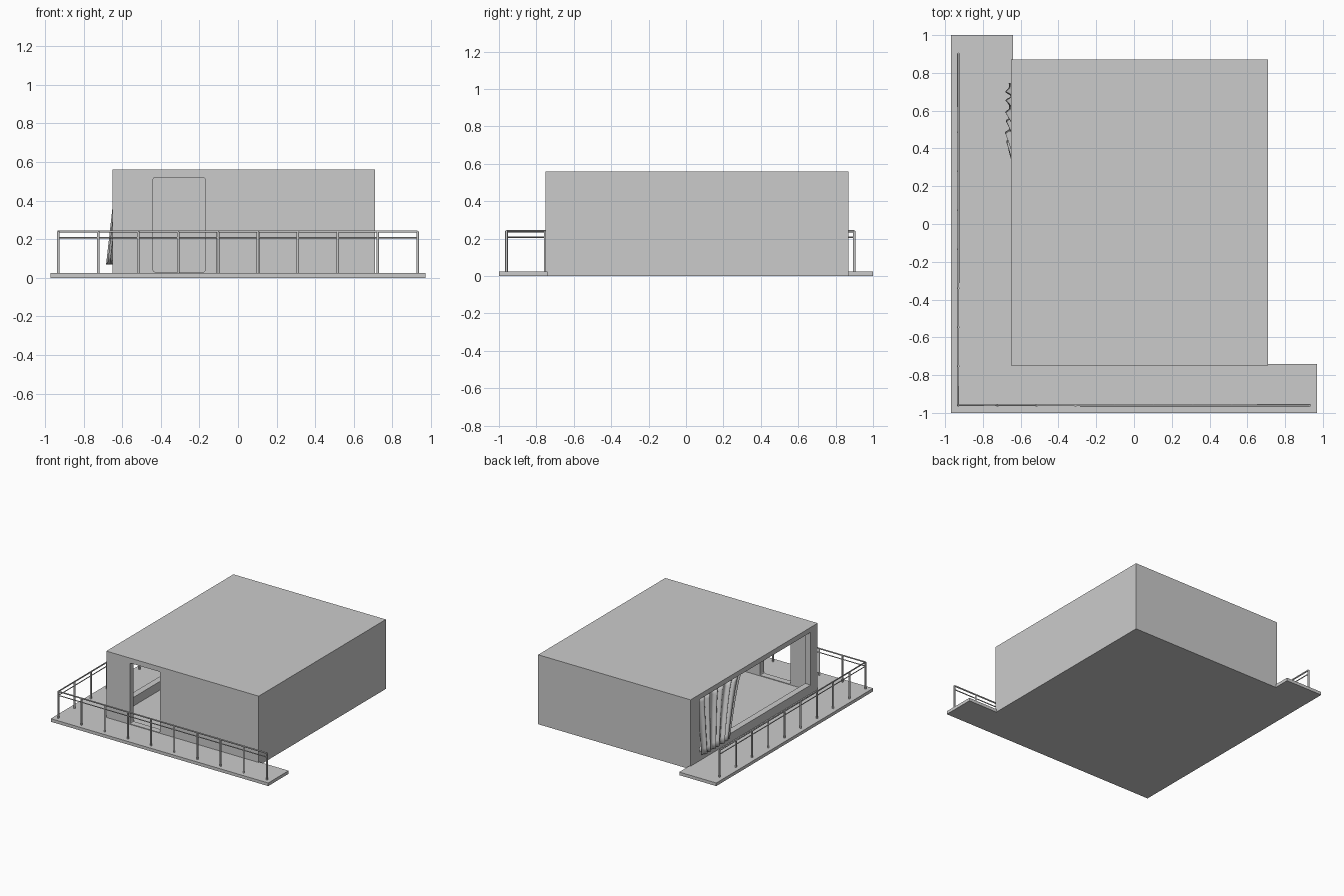
import bpy, bmesh, math
from mathutils import Vector

default = bpy.data.objects.get("Cube")
if default:
    bpy.data.objects.remove(default, do_unlink=True)

grey = bpy.data.materials.new("plain_grey")
grey.use_nodes = True
grey.diffuse_color = (0.6, 0.6, 0.6, 1)
grey.node_tree.nodes["Principled BSDF"].inputs["Base Color"].default_value = (0.6, 0.6, 0.6, 1)


def add_object(name, bm):
    mesh = bpy.data.meshes.new(name)
    bmesh.ops.recalc_face_normals(bm, faces=bm.faces[:])
    bm.to_mesh(mesh)
    bm.free()
    mesh.materials.append(grey)
    ob = bpy.data.objects.new(name, mesh)
    bpy.context.collection.objects.link(ob)
    return ob


def box(name, low, high, round_y=0):
    """Box between two corners, optionally rounding the edges that run along y."""
    low, high = Vector(low), Vector(high)
    bm = bmesh.new()
    bmesh.ops.create_cube(bm, size=1)
    bmesh.ops.scale(bm, vec=high - low, verts=bm.verts)
    bmesh.ops.translate(bm, vec=(low + high) / 2, verts=bm.verts)
    if round_y:
        edges = [e for e in bm.edges if abs(e.verts[0].co.y - e.verts[1].co.y) > 0.01]
        bmesh.ops.bevel(bm, geom=edges, offset=round_y, segments=2, profile=0.5, affect='EDGES')
    return add_object(name, bm)


# House shell: hollow box with a doorway and a wide window
X0, X1, Y0, Y1, TOP, WALL = -0.65, 0.71, -0.75, 0.87, 0.56, 0.05
house = box("house_shell", (X0, Y0, 0), (X1, Y1, TOP))
cutters = [
    box("room_cutter", (X0 + WALL, Y0 + WALL, 0.025), (X1 - WALL, Y1 - WALL, TOP - 0.035)),
    box("door_cutter", (-0.44, Y0 - 0.1, 0.03), (-0.17, Y0 + 0.1, 0.52), 0.01),
    box("window_cutter", (X0 - 0.1, -0.66, 0.095), (X0 + 0.1, 0.755, 0.52)),
]
for cutter in cutters:
    cutter.hide_render = True
    mod = house.modifiers.new(cutter.name, 'BOOLEAN')
    mod.operation = 'DIFFERENCE'
    mod.solver = 'EXACT'
    mod.object = cutter
graph = bpy.context.evaluated_depsgraph_get()
shell = bpy.data.meshes.new_from_object(house.evaluated_get(graph))
house.modifiers.clear()
house.data = shell
for cutter in cutters:
    bpy.data.objects.remove(cutter, do_unlink=True)

# L-shaped deck, extruded from its outline
bm = bmesh.new()
outline = [(-0.97, -1), (0.97, -1), (0.97, -0.74), (-0.64, -0.74), (-0.64, 1), (-0.97, 1)]
face = bm.faces.new([bm.verts.new((x, y, 0)) for x, y in outline])
raised = bmesh.ops.extrude_face_region(bm, geom=[face])["geom"]
bmesh.ops.translate(bm, vec=(0, 0, 0.025), verts=[v for v in raised if isinstance(v, bmesh.types.BMVert)])
add_object("deck", bm)

# Railing: evenly spaced round posts along both outer edges
RX, RY, LENGTH, BAYS = -0.93, -0.96, 1.86, 9
spots = [(RX + LENGTH * i / BAYS, RY) for i in range(BAYS + 1)]
spots += [(RX, RY + LENGTH * i / BAYS) for i in range(1, BAYS + 1)]
bm = bmesh.new()
for x, y in spots:
    post = bmesh.ops.create_cone(bm, cap_ends=True, segments=12, radius1=0.007, radius2=0.007, depth=0.215)
    bmesh.ops.translate(bm, vec=(x, y, 0.1325), verts=post["verts"])
posts = add_object("railing_posts", bm)


def rail(name, z, radius):
    curve = bpy.data.curves.new(name, 'CURVE')
    curve.dimensions = '3D'
    curve.bevel_depth = radius
    curve.bevel_resolution = 2
    curve.use_fill_caps = True
    path = curve.splines.new('POLY')
    path.points.add(2)
    corners = [(RX + LENGTH, RY), (RX, RY), (RX, RY + LENGTH)]
    for point, (x, y) in zip(path.points, corners):
        point.co = (x, y, z, 1)
    curve.materials.append(grey)
    bpy.context.collection.objects.link(bpy.data.objects.new(name, curve))


rail("top_rail", 0.24, 0.006)
rail("lower_rail", 0.208, 0.004)

# Curtain: pleated sheet that gathers and blows outward towards its hem
COLS, ROWS = 72, 10
bm = bmesh.new()
grid = []
for r in range(ROWS + 1):
    t = r / ROWS
    row = []
    for c in range(COLS + 1):
        s = c / COLS
        y = (0.165 + 0.225 * t ** 0.8) * (1 - s) + 0.745 * s
        fold = math.sin(s * math.tau * 6.5) + 0.4 * math.sin(s * math.tau * 10 + 1)
        lean = -0.618 - 0.05 * t
        row.append(bm.verts.new((lean + 0.011 * fold, y, 0.515 - 0.445 * t)))
    grid.append(row)
for upper, lower in zip(grid, grid[1:]):
    for c in range(COLS):
        bm.faces.new((upper[c], upper[c + 1], lower[c + 1], lower[c]))
curtain = add_object("curtain", bm)
thick = curtain.modifiers.new("cloth_thickness", 'SOLIDIFY')
thick.thickness = 0.003

# Smooth shading on the round and draped parts
for ob in (posts, curtain):
    bpy.ops.object.select_all(action='DESELECT')
    ob.select_set(True)
    bpy.context.view_layer.objects.active = ob
    bpy.ops.object.shade_smooth_by_angle(angle=math.radians(40))
